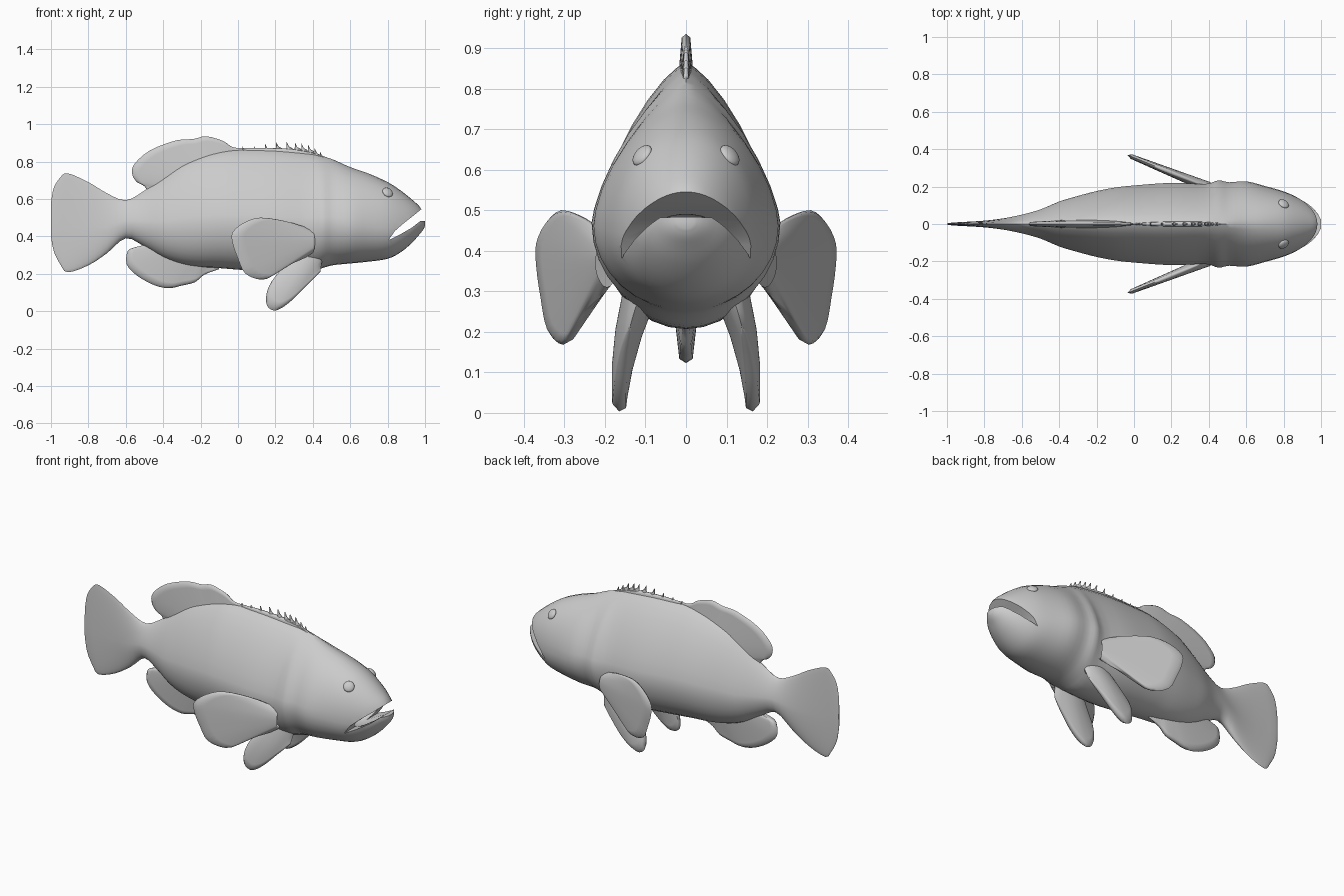
import bpy, bmesh, math
from mathutils import Vector

cube = bpy.data.objects.get("Cube")
if cube:
    bpy.data.objects.remove(cube)

GREY = (0.6, 0.6, 0.6, 1)
skin = bpy.data.materials.new("grey skin")
skin.use_nodes = True
skin.diffuse_color = GREY
skin.node_tree.nodes["Principled BSDF"].inputs["Base Color"].default_value = GREY


def spline(points, steps):
    """Smooth curve through the points (Catmull-Rom)."""
    p = [Vector(q) for q in points]
    p = [p[0] * 2 - p[1]] + p + [p[-1] * 2 - p[-2]]
    out = []
    for a, b, c, d in zip(p, p[1:], p[2:], p[3:]):
        for k in range(steps):
            t = k / steps
            out.append((b * 2 + (c - a) * t + (a * 2 - b * 5 + c * 4 - d) * t**2
                        + (b * 3 - a - c * 3 + d) * t**3) / 2)
    return out + [p[-2]]


def finish(name, bm):
    bmesh.ops.remove_doubles(bm, verts=bm.verts, dist=0.0002)
    bmesh.ops.recalc_face_normals(bm, faces=bm.faces)
    mesh = bpy.data.meshes.new(name)
    bm.to_mesh(mesh)
    bm.free()
    mesh.materials.append(skin)
    obj = bpy.data.objects.new(name, mesh)
    bpy.context.collection.objects.link(obj)
    return obj


def smooth(obj, angle=45):
    bpy.ops.object.select_all(action='DESELECT')
    obj.select_set(True)
    bpy.context.view_layer.objects.active = obj
    bpy.ops.object.shade_smooth_by_angle(angle=math.radians(angle))


def bridge(bm, rows, closed=False):
    for a, b in zip(rows, rows[1:]):
        n = len(a)
        for i in range(n if closed else n - 1):
            j = (i + 1) % n
            bm.faces.new((a[i], a[j], b[j], b[i]))


def fin(name, tip, root_a, root_b, normal, thick, steps=3, place=lambda p: p):
    """Lens-shaped blade from a straight root to a curved rim, drawn in x, z."""
    rim = [Vector((p[0], 0, p[1])) for p in (spline(tip, steps) if steps > 1 else map(Vector, tip))]
    a, b = (Vector((r[0], 0, r[1])) for r in (root_a, root_b))
    normal = Vector(normal).normalized()
    bm = bmesh.new()
    last = len(rim) - 1
    for side in (1, -1):
        rows = []
        for s in (0, 0.3, 0.6, 0.85, 0.95, 1):
            row = []
            for i, r in enumerate(rim):
                u = i / last
                mid = place(a.lerp(b, u).lerp(r, s))
                half = thick * (1 - 0.6 * s) * math.sqrt(max(0, math.sin(math.pi * u)))
                row.append(bm.verts.new(mid + normal * side * half * (s < 1)))
            rows.append(row)
        bridge(bm, rows)
    obj = finish(name, bm)
    smooth(obj, 60)
    return obj


# Body and tail fin: x, bottom, top, half width
stations = [
    (-1, .40, .58, .003), (-.985, .32, .66, .006), (-.95, .25, .715, .009),
    (-.91, .208, .737, .011), (-.8, .245, .69, .018), (-.7, .31, .63, .03),
    (-.6, .39, .593, .05), (-.5, .345, .645, .078), (-.4, .285, .72, .12),
    (-.3, .25, .79, .15), (-.2, .235, .83, .176), (-.1, .23, .855, .195),
    (0, .222, .863, .206), (.2, .208, .862, .22), (.38, .21, .845, .214),
    (.45, .23, .828, .233), (.51, .246, .81, .223), (.6, .255, .77, .228),
    (.7, .265, .735, .203), (.8, .28, .69, .174), (.87, .315, .645, .144),
    (.93, .365, .597, .108), (.97, .41, .56, .07), (.99, .435, .525, .042), (1, .455, .49, .02)]
SIDES = 32
bm = bmesh.new()
rings = []
for x, low, high, wide in spline(stations, 3):
    middle = low + 0.4 * (high - low)
    blend = min(1, max(0, (x - 0.5) / 0.3))
    ring = []
    for k in range(SIDES):
        c, s = math.cos(2 * math.pi * k / SIDES), math.sin(2 * math.pi * k / SIDES)
        # Back is peaked, belly and head are round
        power = 2 / (1.4 + 0.6 * blend) if s > 0 else 1
        y = wide * math.copysign(abs(c) ** power, c)
        z = middle + (high - middle if s > 0 else middle - low) * math.copysign(abs(s) ** power, s)
        ring.append(bm.verts.new((x, y, z)))
    rings.append(ring)
bridge(bm, rings, closed=True)
bm.faces.new(rings[0])
bm.faces.new(rings[-1])
body = finish("body", bm)

# Mouth: wedge between the jaws, then a rounded hollow
gape = [(.805, .38), (.84, .43), (.89, .473), (.94, .512), (.98, .545), (1.05, .56),
        (1.05, .485), (.975, .482), (.93, .447), (.87, .412)]
bm = bmesh.new()
ends = [[bm.verts.new((x, y, z)) for x, z in gape] for y in (-.3, .3)]
bridge(bm, ends, closed=True)
for e in ends:
    bm.faces.new(e)
wedge = finish("mouth_wedge_cutter", bm)
bm = bmesh.new()
bmesh.ops.create_uvsphere(bm, u_segments=24, v_segments=12, radius=1)
for v in bm.verts:
    v.co = Vector((.84 + .1 * v.co.x, .1 * v.co.y, .43 + .045 * v.co.z + .04 * v.co.x))
hollow = finish("mouth_hollow_cutter", bm)
bpy.context.view_layer.objects.active = body
for cutter in (wedge, hollow):
    cutter.hide_render = True
    mod = body.modifiers.new("mouth", 'BOOLEAN')
    mod.operation, mod.solver, mod.object = 'DIFFERENCE', 'EXACT', cutter
    bpy.ops.object.modifier_apply(modifier=mod.name)
    bpy.data.objects.remove(cutter)
smooth(body, 40)

# Soft dorsal fin and anal fin
fin("dorsal_fin",
    [(.05, .865), (-.03, .878), (-.08, .91), (-.17, .935), (-.24, .92), (-.33, .913), (-.47, .86),
     (-.555, .785), (-.565, .73), (-.54, .69), (-.5, .668), (-.48, .63)],
    (.0, .81), (-.43, .63), (0, 1, 0), .028)
fin("anal_fin",
    [(-.1, .225), (-.18, .195), (-.23, .155), (-.3, .137), (-.37, .123), (-.45, .14), (-.54, .19),
     (-.595, .25), (-.59, .32), (-.55, .342), (-.51, .35), (-.5, .38)],
    (-.12, .28), (-.45, .40), (0, 1, 0), .04)

# Spiny ridge along the back
fin("spine_ridge", [(.48, .82), (.4, .848), (.3, .866), (.15, .873), (0, .872)],
    (.45, .79), (0, .82), (0, 1, 0), .025)
spines = [(.025, .88), (.085, .885), (.145, .895), (.205, .905), (.26, .906),
          (.305, .902), (.34, .897), (.375, .89), (.41, .87), (.44, .852)]
for n, (x, z) in enumerate(spines):
    fin(f"spine_{n + 1}", [(x + .032, z - .035), (x + .012, z - .025), (x, z), (x - .002, z - .035)],
        (x + .03, z - .06), (x, z - .06), (0, 1, 0), .012, steps=1)

# Paired fins and eyes
for label, side in (("front", -1), ("back", 1)):
    fin(f"{label}_pectoral_fin",
        [(.36, .45), (.25, .482), (.12, .5), (.03, .472), (-.03, .42), (-.028, .36), (.0, .28),
         (.04, .2), (.13, .168), (.2, .2), (.27, .245), (.36, .285)],
        (.4, .43), (.4, .31), (.4, side, 0), .03,
        place=lambda p: Vector((p.x, side * (.215 + (.35 - p.x) * .4), p.z)))
    fin(f"{label}_pelvic_fin",
        [(.24, .23), (.18, .16), (.152, .09), (.155, .03), (.19, .004), (.23, .015), (.29, .06),
         (.36, .13), (.44, .21)],
        (.27, .29), (.45, .27), (.2, side, 0.3), .042,
        place=lambda p: Vector((p.x, side * (.165 - .6 * p.z ** 2), p.z)))
    bpy.ops.mesh.primitive_uv_sphere_add(segments=20, ring_count=12, radius=1,
                                         location=(.8, side * .108, .635))
    eye = bpy.context.object
    eye.name = f"{label}_eye"
    eye.scale = (.03, .03, .014)
    eye.rotation_euler = Vector((.45, side * .7, .6)).to_track_quat('Z', 'Y').to_euler()
    eye.data.materials.append(skin)
    smooth(eye)
